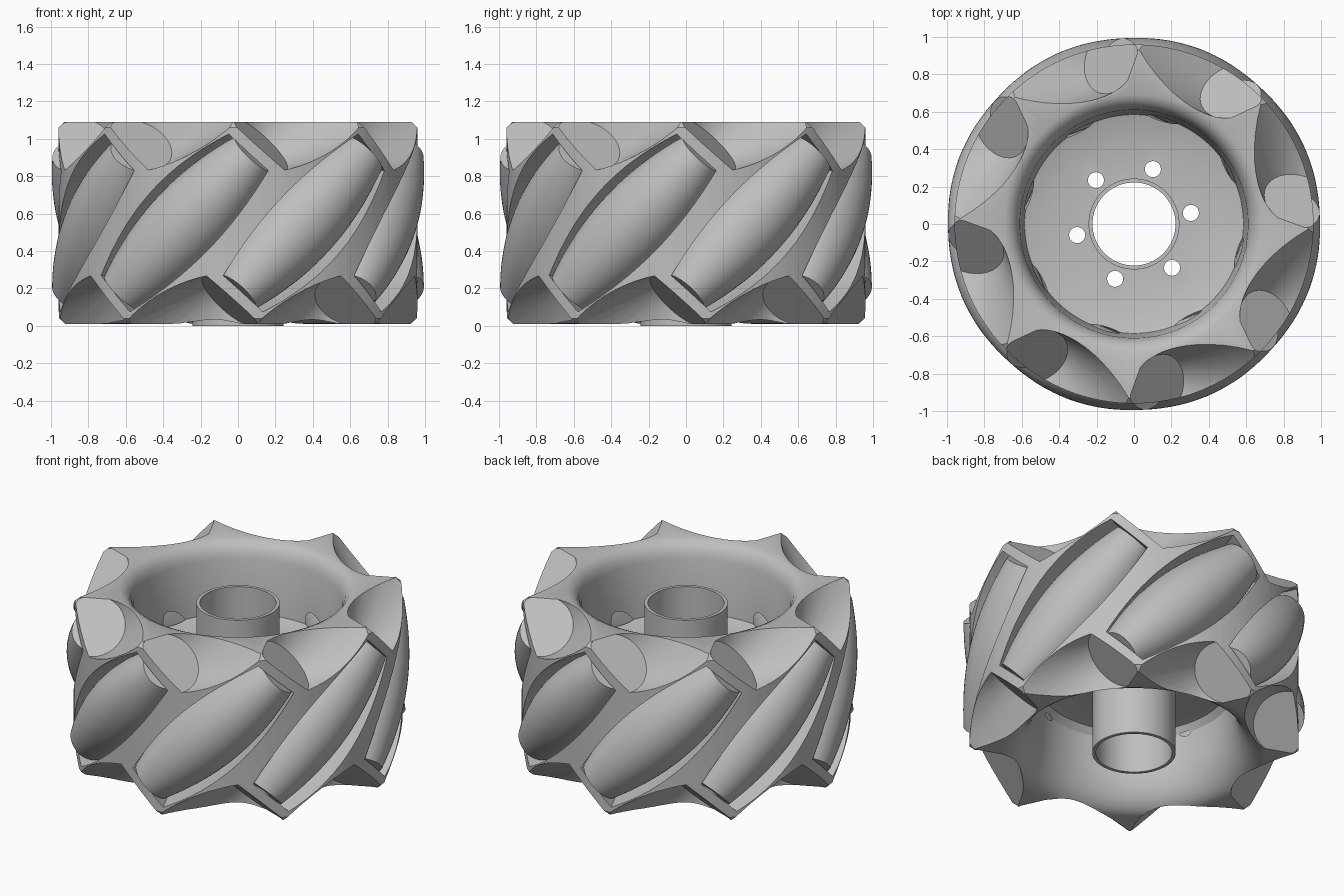
import bpy, bmesh, math
from mathutils import Matrix, Vector

if "Cube" in bpy.data.objects:
    bpy.data.objects.remove(bpy.data.objects["Cube"])

COUNT = 8          # rollers round the wheel
AXIS_R = 0.785     # distance from wheel centre to roller centre
MID = 0.55         # height of the wheel's middle plane
HALF = 0.525       # half length of a roller
TURN = math.radians(2.5)


def material(name, colour):
    m = bpy.data.materials.new(name)
    m.use_nodes = True
    m.diffuse_color = colour
    m.node_tree.nodes["Principled BSDF"].inputs["Base Color"].default_value = colour
    return m


grey = material("plain grey", (0.52, 0.52, 0.52, 1))


def make_object(name, bm):
    bmesh.ops.recalc_face_normals(bm, faces=bm.faces)
    mesh = bpy.data.meshes.new(name)
    bm.to_mesh(mesh)
    bm.free()
    mesh.materials.append(grey)
    ob = bpy.data.objects.new(name, mesh)
    bpy.context.collection.objects.link(ob)
    return ob


def revolve(name, profile, steps, closed=False):
    """Turn a (radius, height) profile round the z axis."""
    bm = bmesh.new()
    vs = [bm.verts.new((r, 0, z)) for r, z in profile]
    edges = [bm.edges.new(p) for p in zip(vs, vs[1:])]
    if closed:
        edges.append(bm.edges.new((vs[-1], vs[0])))
    bmesh.ops.spin(bm, geom=vs + edges, cent=(0, 0, 0), axis=(0, 0, 1),
                   angle=math.tau, steps=steps)
    bmesh.ops.remove_doubles(bm, verts=bm.verts, dist=1e-5)
    return make_object(name, bm)


def barrel_radius(s):
    """Keeps the rolling surface on a unit circle."""
    return 1 - math.hypot(AXIS_R, s * math.sqrt(0.5))


def pocket_cutter(name, gap, half):
    """Barrel-shaped trough, open outward along local x."""
    bm = bmesh.new()
    rings = []
    for k in range(17):
        s = half * (k / 8 - 1)
        r = barrel_radius(s) + gap
        angles = [math.pi * (0.5 + i / 20) for i in range(21)]
        outline = [(r * math.cos(a), r * math.sin(a)) for a in angles]
        outline += [(0.5, -r), (0.5, r)]
        rings.append([bm.verts.new((x, y, s)) for x, y in outline])
    for a, b in zip(rings, rings[1:]):
        for i in range(len(a)):
            bm.faces.new((a[i - 1], a[i], b[i], b[i - 1]))
    bm.faces.new(rings[0])
    bm.faces.new(rings[-1])
    return make_object(name, bm)


def roller_frame(i):
    """Local z runs along the slanted roller axis, local x points outward."""
    a = math.tau * (i + 0.5) / COUNT + TURN
    out = Vector((math.cos(a), math.sin(a), 0))
    axis = Vector((-math.sin(a), math.cos(a), 1)).normalized()
    side = axis.cross(out)
    m = Matrix((out, side, axis)).transposed().to_4x4()
    m.translation = out * AXIS_R + Vector((0, 0, MID))
    return m


def smooth(ob):
    bpy.ops.object.select_all(action="DESELECT")
    ob.select_set(True)
    bpy.context.view_layer.objects.active = ob
    bpy.ops.object.shade_smooth_by_angle(angle=math.radians(30))


def cut(target, cutter, matrix):
    cutter.matrix_world = matrix
    mod = target.modifiers.new("cut", "BOOLEAN")
    mod.operation = "DIFFERENCE"
    mod.solver = "EXACT"
    mod.object = cutter
    bpy.context.view_layer.update()
    bpy.context.view_layer.objects.active = target
    bpy.ops.object.modifier_apply(modifier=mod.name)


# Wheel hub: dished top, flared underside, hollow centre tube
top = [(0.243, 0.44), (0.243, 0.06), (0.45, 0.06), (0.585, 0.1), (0.61, 0.44),
       (0.625, 0.485), (0.65, 0.52), (0.69, 0.54), (0.93, 0.54), (0.96, 0.51)]
rim = [(0.96, -0.51), (0.93, -0.54)]
bell = [(0.77 - 0.18 * math.sin(a), -0.25 - 0.29 * math.cos(a))
        for a in (math.pi / 2 * k / 10 for k in range(11))]
under = [(0.58, -0.13), (0.55, -0.09), (0.45, -0.07), (0.243, -0.07), (0.243, -0.55)]
bore = [(0.222, -0.55), (0.222, 0.44)]
hub = revolve("wheel_hub", [(r, z + MID) for r, z in top + rim + bell + under + bore],
              96, closed=True)

# Roller pockets, flared end recesses and bolt holes
pocket = pocket_cutter("pocket_cutter", 0.009, HALF + 0.01)
flare = revolve("flare_cutter", [(0, 0.59), (0.19, 0.59), (0.5, 1.1), (0, 1.1)], 48)
bolt = revolve("bolt_cutter", [(0, 0.3), (0.043, 0.3), (0.043, 0.8), (0, 0.8)], 24)
flip = Matrix.Rotation(math.pi, 4, "X")
for i in range(COUNT):
    frame = roller_frame(i)
    cut(hub, pocket, frame)
    cut(hub, flare, frame)
    cut(hub, flare, frame @ flip)
for i in range(6):
    a = math.radians(11 + 60 * i)
    cut(hub, bolt, Matrix.Translation((0.31 * math.cos(a), 0.31 * math.sin(a), 0)))
for c in (pocket, flare, bolt):
    bpy.data.objects.remove(c)
smooth(hub)

# Barrel rollers with short axle stubs
barrel = [(0, -HALF - 0.02), (0.05, -HALF - 0.02), (0.05, -HALF)]
for k in range(21):
    s = HALF * (k / 10 - 1)
    barrel.append((barrel_radius(s), s))
barrel += [(0.05, HALF), (0.05, HALF + 0.02), (0, HALF + 0.02)]
for i in range(COUNT):
    roller = revolve(f"roller_{i + 1}", barrel, 48)
    roller.matrix_world = roller_frame(i)
    smooth(roller)
